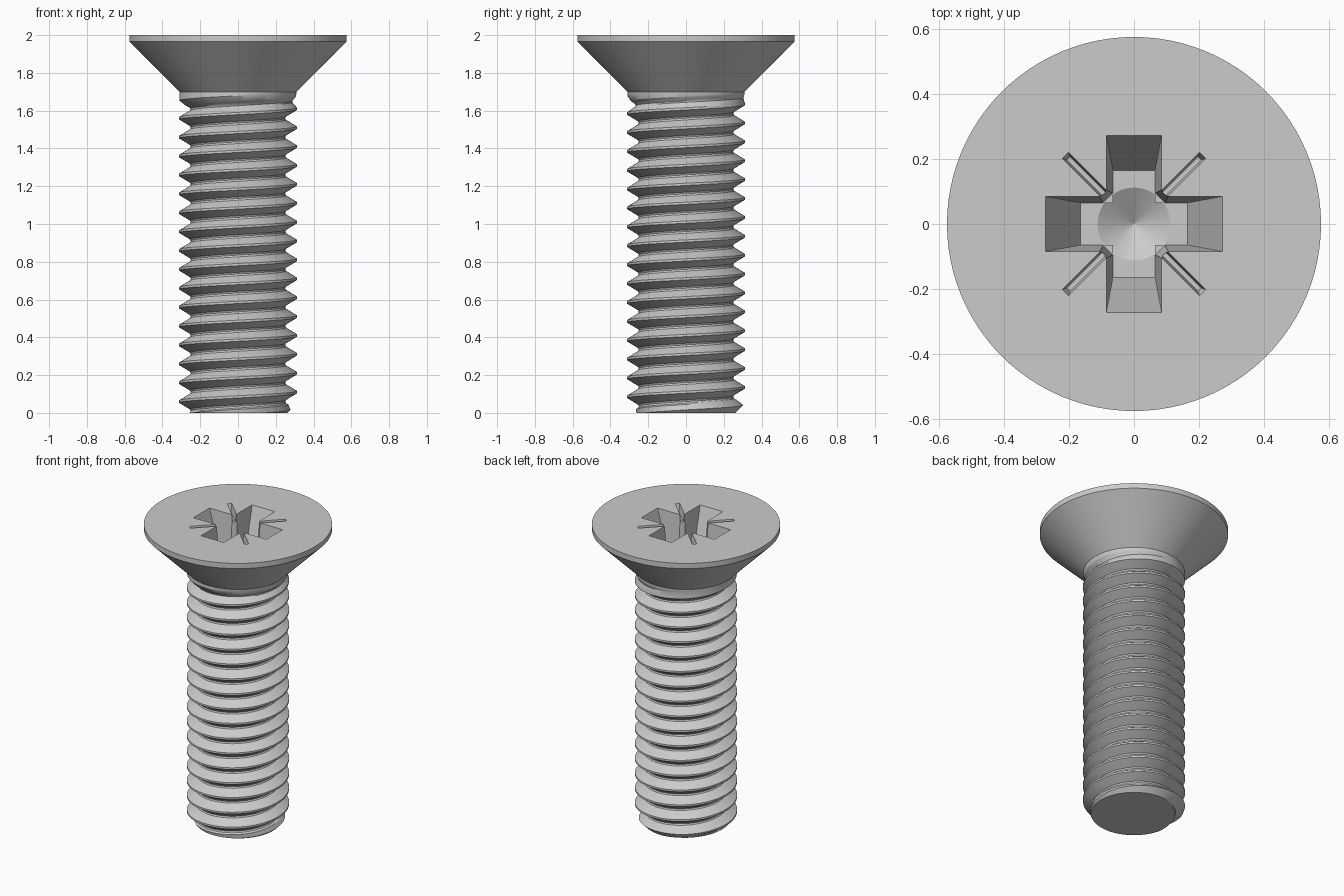
import bpy, bmesh, math
from math import pi, cos, sin

if "Cube" in bpy.data.objects:
    bpy.data.objects.remove(bpy.data.objects["Cube"])

N = 96                                    # segments around the axis
PITCH, NECK = 0.1, 1.70
CREST, ROOT = 0.312, 0.25
# thread profile: (phase within one pitch, radius)
PROFILE = [(-0.06, CREST), (0.06, CREST), (0.34, 0.266), (0.41, 0.254),
           (0.5, ROOT), (0.59, 0.254), (0.66, 0.266), (0.94, CREST)]


def thread_radius(angle, z):
    u = (z - 0.01) / PITCH - angle / (2 * pi)
    u = (u + 0.06) % 1.0 - 0.06
    r = CREST
    for (u0, r0), (u1, r1) in zip(PROFILE, PROFILE[1:]):
        if u0 <= u <= u1:
            r = r0 + (r1 - r0) * (u - u0) / (u1 - u0)
            break
    # run-out under the head and chamfer at the tip
    f = min(max((z - 1.60) / 0.09, 0), 1)
    f = f * f * (3 - 2 * f)
    r += (0.31 - r) * f
    return min(r, 0.262 + z)


def make_object(name, bm):
    bmesh.ops.recalc_face_normals(bm, faces=bm.faces)
    mesh = bpy.data.meshes.new(name)
    bm.to_mesh(mesh)
    bm.free()
    ob = bpy.data.objects.new(name, mesh)
    bpy.context.collection.objects.link(ob)
    return ob


def frustum(name, top, bottom, z_top, z_bottom, angle=0.0):
    """Closed solid between two matching outlines."""
    bm = bmesh.new()
    ca, sa = cos(angle), sin(angle)
    loops = [[bm.verts.new((x * ca - y * sa, x * sa + y * ca, z)) for x, y in pts]
             for pts, z in ((top, z_top), (bottom, z_bottom))]
    n = len(top)
    for i in range(n):
        j = (i + 1) % n
        bm.faces.new((loops[0][i], loops[0][j], loops[1][j], loops[1][i]))
    for loop in loops:
        bm.faces.new(loop)
    return make_object(name, bm)


def cross(a, w):
    quarter = [(a, -w), (a, w), (w, w)]
    pts = []
    for k in range(4):
        for x, y in quarter:
            pts.append((x, y))
        quarter = [(-y, x) for x, y in quarter]
    return pts


def ngon(r, n):
    return [(r * cos(2 * pi * i / n), r * sin(2 * pi * i / n)) for i in range(n)]


# screw body: helical thread rows, then the countersunk head
bm = bmesh.new()
levels = [PITCH * (k + u) + 0.01 for k in range(-2, 18) for u, _ in PROFILE[:-1]]
rows = []
for lv in levels:
    row = []
    for i in range(N + 1):
        t = 2 * pi * i / N
        z = min(max(lv + PITCH * i / N, 0.0), NECK)
        r = thread_radius(t, z)
        row.append(bm.verts.new((r * cos(t), r * sin(t), z)))
    rows.append(row)
for r, z in ((0.575, 1.965), (0.575, 2.0)):
    rows.append([bm.verts.new((r * cos(2 * pi * i / N), r * sin(2 * pi * i / N), z))
                 for i in range(N + 1)])
for a, b in zip(rows, rows[1:]):
    for i in range(N):
        quad = (a[i], a[i + 1], b[i + 1], b[i])
        zs = {round(v.co.z, 6) for v in quad}
        if len(zs) > 1:                   # skip rows clamped flat at the ends
            bm.faces.new(quad)
bmesh.ops.delete(bm, geom=[v for v in bm.verts if not v.link_faces], context='VERTS')
bmesh.ops.remove_doubles(bm, verts=bm.verts, dist=1e-5)
bmesh.ops.holes_fill(bm, edges=[e for e in bm.edges if e.is_boundary], sides=0)
screw = make_object("countersunk_screw", bm)

# drive recess cutters: cross, corner square, conical bottom, diagonal ticks
FLOOR = 1.68
cutters = [
    frustum("recess_cross", cross(0.3055, 0.0913), cross(0.165, 0.065), 2.1, FLOOR),
    frustum("recess_corners", ngon(0.20, 4), ngon(0.16, 4), 2.1, FLOOR + 0.004),
    frustum("recess_cone", ngon(0.115, 48), ngon(0.002, 48), FLOOR + 0.002, 1.61),
]
for k in range(4):
    def strip(w, r1):
        return [(0.10, -w), (r1, -w), (r1, w), (0.10, w)]
    cutters.append(frustum("recess_tick", strip(0.016, 0.303), strip(0.007, 0.285),
                           2.02, 1.95, pi / 4 + k * pi / 2))

bpy.context.view_layer.objects.active = screw
screw.select_set(True)
for c in cutters:
    c.hide_render = True
    m = screw.modifiers.new("recess", 'BOOLEAN')
    m.operation, m.solver, m.object = 'DIFFERENCE', 'EXACT', c
    bpy.ops.object.modifier_apply(modifier=m.name)
    bpy.data.objects.remove(c)
bpy.ops.object.shade_smooth_by_angle(angle=math.radians(30))
